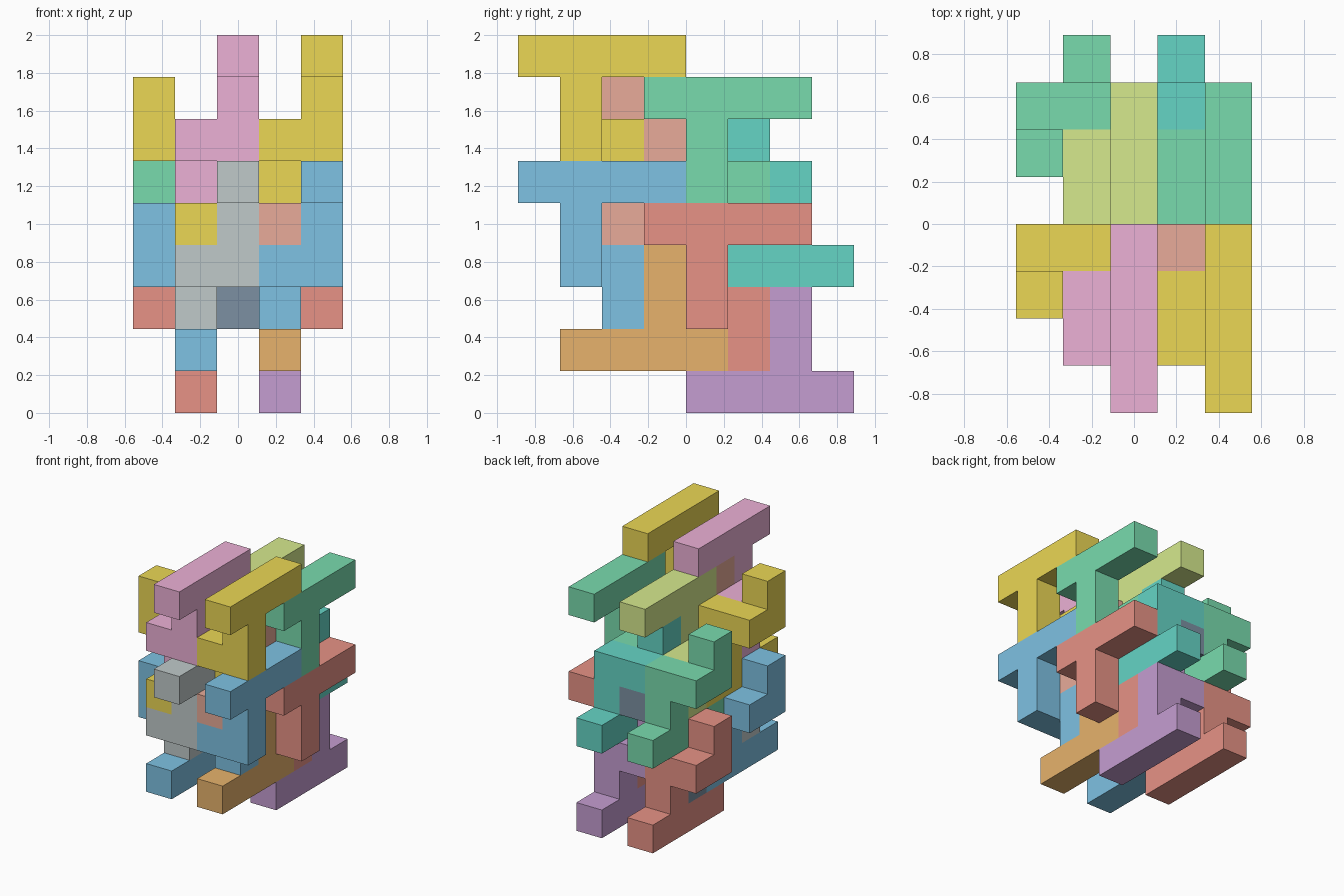
import bpy, bmesh
from mathutils import Vector

if "Cube" in bpy.data.objects:
    bpy.data.objects.remove(bpy.data.objects["Cube"])

U = 2 / 9                              # edge of one cube cell
ORIGIN = Vector((-2.5, -4, 0))         # puzzle corner, in cells

# Hanging piece: a bar of four, a stem down, then a hook to the left
HANGING = [(0, j, 0) for j in range(4)] + [
    (0, 1, -1), (0, 1, -2), (-1, 1, -2), (-1, 2, -2), (-1, 2, -3)]
# Standing piece: the same shape turned half way round the x axis
STANDING = [(x, 3 - y, -z) for x, y, z in HANGING]


def cell_quad(cell, axis, side):
    """Corners of one cube face, wound outwards."""
    a, b = (axis + 1) % 3, (axis + 2) % 3
    quad = []
    for da, db in ((0, 0), (1, 0), (1, 1), (0, 1)):
        p = Vector(cell)
        p[axis] += side
        p[a] += da
        p[b] += db
        quad.append(p)
    return quad if side else quad[::-1]


def make_piece(name, cells, offset, color):
    """Outer skin of a group of cubes, with flat areas merged."""
    bm = bmesh.new()
    solid = set(cells)
    for cell in cells:
        for axis in range(3):
            for side in (0, 1):
                near = list(cell)
                near[axis] += 2 * side - 1
                if tuple(near) not in solid:
                    bm.faces.new([bm.verts.new((p + Vector(offset) + ORIGIN) * U)
                                  for p in cell_quad(cell, axis, side)])
    bmesh.ops.remove_doubles(bm, verts=bm.verts, dist=1e-4)
    bmesh.ops.dissolve_limit(bm, angle_limit=0.01, verts=bm.verts, edges=bm.edges)
    mesh = bpy.data.meshes.new(name)
    bm.to_mesh(mesh)
    bm.free()
    mat = bpy.data.materials.new(name + "_paint")
    mat.diffuse_color = (*color, 1)
    mat.use_nodes = True
    mat.node_tree.nodes["Principled BSDF"].inputs["Base Color"].default_value = mat.diffuse_color
    mesh.materials.append(mat)
    bpy.context.collection.objects.link(bpy.data.objects.new(name, mesh))


YELLOW, BLUE, GREEN, RED = (.83, .68, .09), (.21, .54, .77), (.19, .71, .42), (.80, .29, .24)
PINK, GREY, LIME, NAVY = (.84, .44, .67), (.53, .59, .59), (.67, .82, .27), (.20, .28, .36)
ORANGE, SALMON, PURPLE, TEAL = (.80, .45, .15), (.81, .41, .32), (.56, .34, .64), (.13, .66, .56)

# Colours per column, in the order front top, front low, back top, back low
hanging_columns = {"right": (4, (YELLOW, BLUE, GREEN, RED)),
                   "middle": (2, (PINK, GREY, LIME, NAVY))}
standing_columns = {"right": (3, (SALMON, ORANGE, TEAL, PURPLE)),
                    "left": (1, (YELLOW, BLUE, GREEN, RED))}
PLACES = ("front_top", "front_low", "back_top", "back_low")

for kind, cells, columns, spots in (
        ("hanging", HANGING, hanging_columns, ((0, 8), (0, 5), (3, 7), (3, 4))),
        ("standing", STANDING, standing_columns, ((1, 4), (1, 1), (4, 3), (4, 0)))):
    for column, (x, colors) in columns.items():
        for place, (y, z), color in zip(PLACES, spots, colors):
            make_piece(f"{kind}_piece_{column}_{place}", cells, (x, y, z), color)
